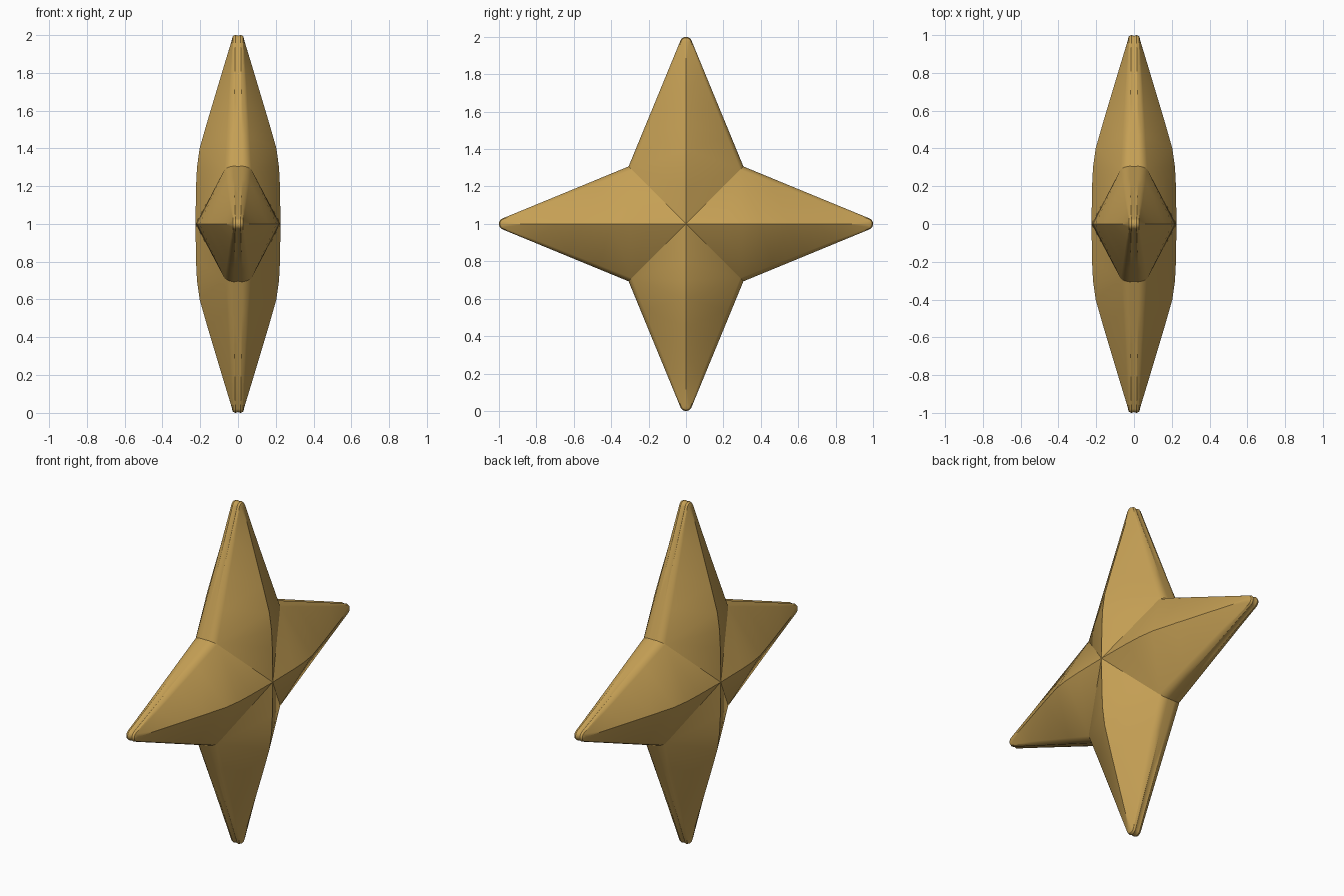
import bpy
import bmesh
from math import cos, sin, radians
from mathutils import Matrix, Vector

cube = bpy.data.objects.get("Cube")
if cube:
    bpy.data.objects.remove(cube, do_unlink=True)

gold = bpy.data.materials.new("warm gold")
gold.use_nodes = True
colour = (0.56, 0.35, 0.09, 1)
gold.diffuse_color = colour
gold.node_tree.nodes["Principled BSDF"].inputs["Base Color"].default_value = colour

TIP = 0.968    # centre of the rounded point
STEPS = 4      # stations along the straight edge
ARC = 5        # stations round the point


def edge_loop(valley, radius, x_valley, x_tip):
    """Half-arm edge from the inner corner to the rounded point."""
    first = radians(67)
    end = Vector((TIP + radius * cos(first), radius * sin(first)))
    start = Vector((valley, valley))
    pts = []
    for i in range(STEPS):
        t = i / STEPS
        p = start.lerp(end, t)
        pts.append(Vector((x_valley + (x_tip - x_valley) * t, p.x, p.y)))
    for i in range(ARC + 1):
        a = first * (1 - i / ARC)
        pts.append(Vector((x_tip, TIP + radius * cos(a), radius * sin(a))))
    return pts


# Ridge along the middle of an arm, as (thickness, distance) points
ridge = [Vector((x, r, 0)) for x, r in
         ((0.203, 0.4), (0.16, 0.55), (0.115, 0.7), (0.073, 0.84), (0.034, TIP))]
centre = [Vector((x, r, 0)) for x, r in ((0.225, 0), (0.222, 0.2), (0.217, 0.3))]

# Edge rings: inner crease, bevel, outer rim, shallow central groove
rings = [edge_loop(0.290, 0.019, 0.070, 0.030),
         edge_loop(0.301, 0.027, 0.048, 0.026),
         edge_loop(0.307, 0.032, 0.022, 0.014),
         edge_loop(0.303, 0.028, 0.0, 0.0)]

# Faces of one half-arm on one side
patch = []
top = rings[0]
fan = centre + [ridge[0]]
for a, b in zip(fan, fan[1:]):
    patch.append((a, b, top[0]))
for i in range(STEPS):
    patch.append((ridge[i], ridge[i + 1], top[i + 1], top[i]))
for i in range(STEPS, STEPS + ARC):
    patch.append((ridge[-1], top[i + 1], top[i]))
for upper, lower in zip(rings, rings[1:]):
    for i in range(len(upper) - 1):
        patch.append((upper[i], upper[i + 1], lower[i + 1], lower[i]))

# Repeat the patch over both sides, both halves and four arms
bm = bmesh.new()
for arm in range(4):
    turn = Matrix.Rotation(radians(90) * arm, 4, 'X')
    for side in (1, -1):
        for half in (1, -1):
            place = Matrix.Translation((0, 0, 1)) @ turn @ Matrix.Diagonal((side, 1, half, 1))
            for face in patch:
                bm.faces.new([bm.verts.new(place @ p) for p in face])
bmesh.ops.remove_doubles(bm, verts=bm.verts, dist=0.0005)
bmesh.ops.recalc_face_normals(bm, faces=bm.faces)

mesh = bpy.data.meshes.new("four_point_star")
bm.to_mesh(mesh)
bm.free()
mesh.materials.append(gold)
star = bpy.data.objects.new("four_point_star", mesh)
bpy.context.collection.objects.link(star)

# Soft bevels, crisp ridges
bpy.ops.object.select_all(action='DESELECT')
star.select_set(True)
bpy.context.view_layer.objects.active = star
bpy.ops.object.shade_smooth_by_angle(angle=radians(32))
